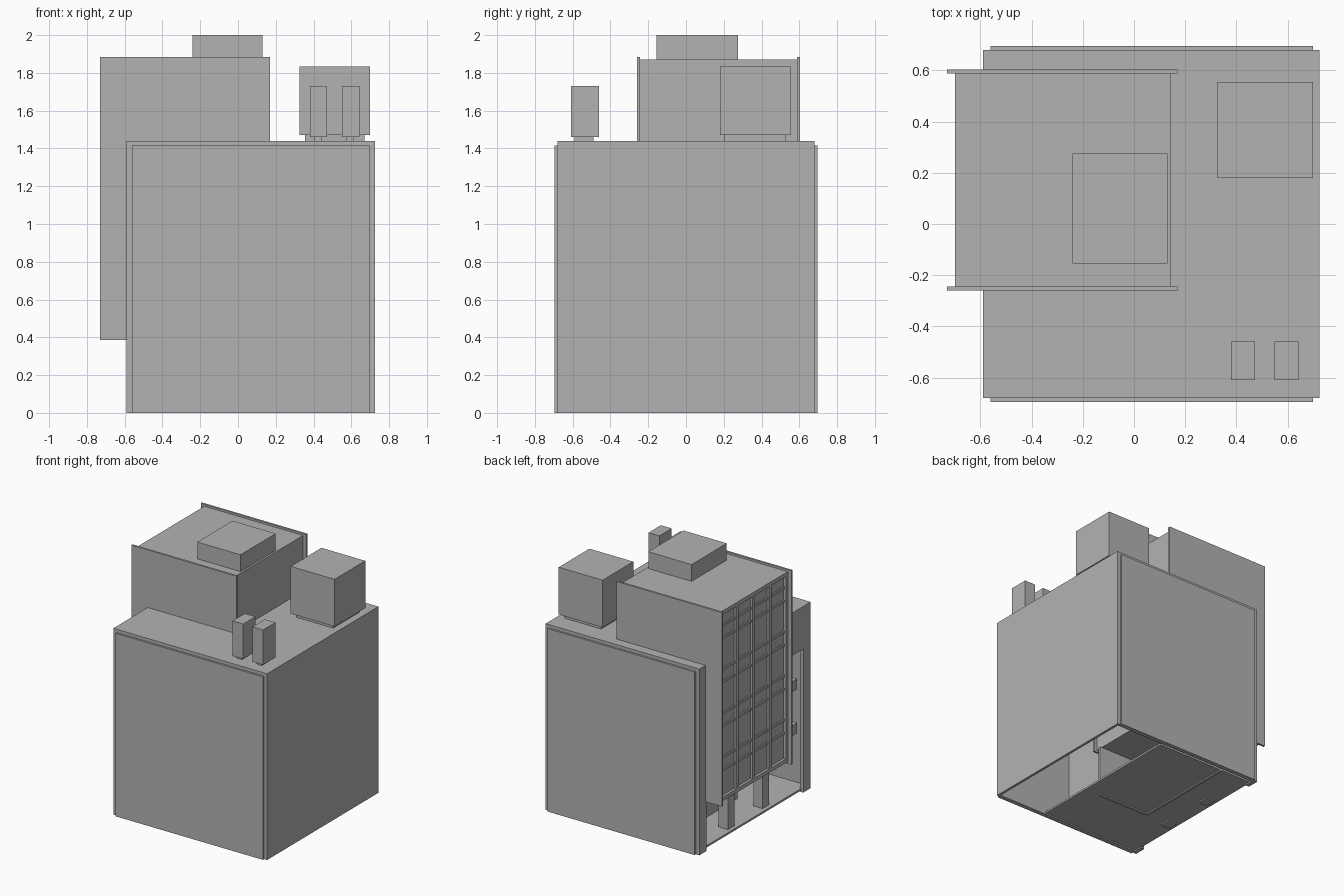
import bpy

cube = bpy.data.objects.get("Cube")
if cube:
    bpy.data.objects.remove(cube, do_unlink=True)

grey = bpy.data.materials.new("concrete_grey")
grey.use_nodes = True
grey.diffuse_color = (0.45, 0.45, 0.45, 1)
grey.node_tree.nodes["Principled BSDF"].inputs["Base Color"].default_value = (0.45, 0.45, 0.45, 1)


def box(name, xs, ys, zs):
    """Axis-aligned block spanning the given ranges."""
    bpy.ops.mesh.primitive_cube_add(size=1, location=[sum(r) / 2 for r in (xs, ys, zs)])
    ob = bpy.context.object
    ob.name = name
    ob.scale = [r[1] - r[0] for r in (xs, ys, zs)]
    bpy.ops.object.transform_apply(location=False, rotation=False, scale=True)
    ob.data.materials.append(grey)
    return ob


# Hollow main block, open below and on the entrance side
LEFT, RIGHT, SIDE, ROOF = -0.59, 0.725, 0.68, 1.44
box("roof_slab", (LEFT, RIGHT), (-SIDE, SIDE), (1.40, ROOF))
box("end_wall", (RIGHT - 0.02, RIGHT), (-SIDE, SIDE), (0, 1.40))
for s, side in ((-1, "front"), (1, "back")):
    def span(a, b):
        return tuple(sorted((s * a, s * b)))
    box(side + "_wall", (LEFT, RIGHT - 0.02), span(0.66, SIDE), (0, 1.40))
    box(side + "_wall_return", (LEFT, LEFT + 0.03), span(0.59, 0.66), (0, 1.11))
    box(side + "_cladding_panel", (-0.56, 0.70), span(SIDE, 0.695), (0, 1.415))
box("entrance_header", (LEFT, LEFT + 0.03), (-0.66, 0.66), (1.11, 1.40))

# Ground floor and lobby walls
box("ground_floor", (-0.57, 0.28), (-0.66, 0.63), (0.01, 0.025))
box("lobby_front_wall", (-0.30, -0.28), (-0.20, 0.63), (0, 0.40))
box("lobby_side_wall", (-0.28, 0.16), (-0.21, -0.19), (0, 0.40))
box("courtyard_wall", (0.04, 0.06), (-0.66, -0.21), (0.01, 1.40))
for i, y in enumerate((-0.205, 0.22)):
    box(f"entrance_column_{i}", (-0.54, -0.46), (y - 0.04, y + 0.04), (0, 0.42))
for i, z in enumerate((0.48, 0.82)):
    box(f"courtyard_ledge_{i}", (-0.58, -0.50), (-0.53, -0.45), (z, z + 0.08))

# Overhanging tower with side fins and a cap
box("tower_core", (-0.68, 0.145), (-0.245, 0.59), (0.40, 1.84))
box("tower_roof", (-0.70, 0.145), (-0.245, 0.59), (1.84, 1.87))
box("tower_sill", (-0.70, -0.68), (-0.245, 0.59), (0.40, 0.43))
for name, y in (("front", -0.26), ("back", 0.588)):
    box(f"tower_{name}_fin", (-0.73, 0.17), (y, y + 0.016), (0.385, 1.885))
box("tower_cap", (-0.24, 0.13), (-0.155, 0.275), (1.87, 2.0))

# Glazing grid on the tower face
for i in range(5):
    y = -0.232 + i * 0.202
    box(f"mullion_{i}", (-0.70, -0.68), (y - 0.013, y + 0.013), (0.43, 1.84))
for i in range(4):
    for z in (0.62, 0.72):
        h = z + i * 0.34
        box(f"rail_{i}", (-0.69, -0.68), (-0.245, 0.59), (h, h + 0.018))

# Rooftop equipment on small plinths
box("tank_plinth", (0.355, 0.67), (0.205, 0.53), (ROOF, 1.47))
box("rooftop_tank", (0.325, 0.70), (0.18, 0.555), (1.47, 1.835))
for i, x in enumerate((0.38, 0.55)):
    box(f"vent_plinth_{i}", (x + 0.025, x + 0.065), (-0.59, -0.49), (ROOF, 1.46))
    box(f"vent_unit_{i}", (x, x + 0.092), (-0.61, -0.46), (1.46, 1.73))
